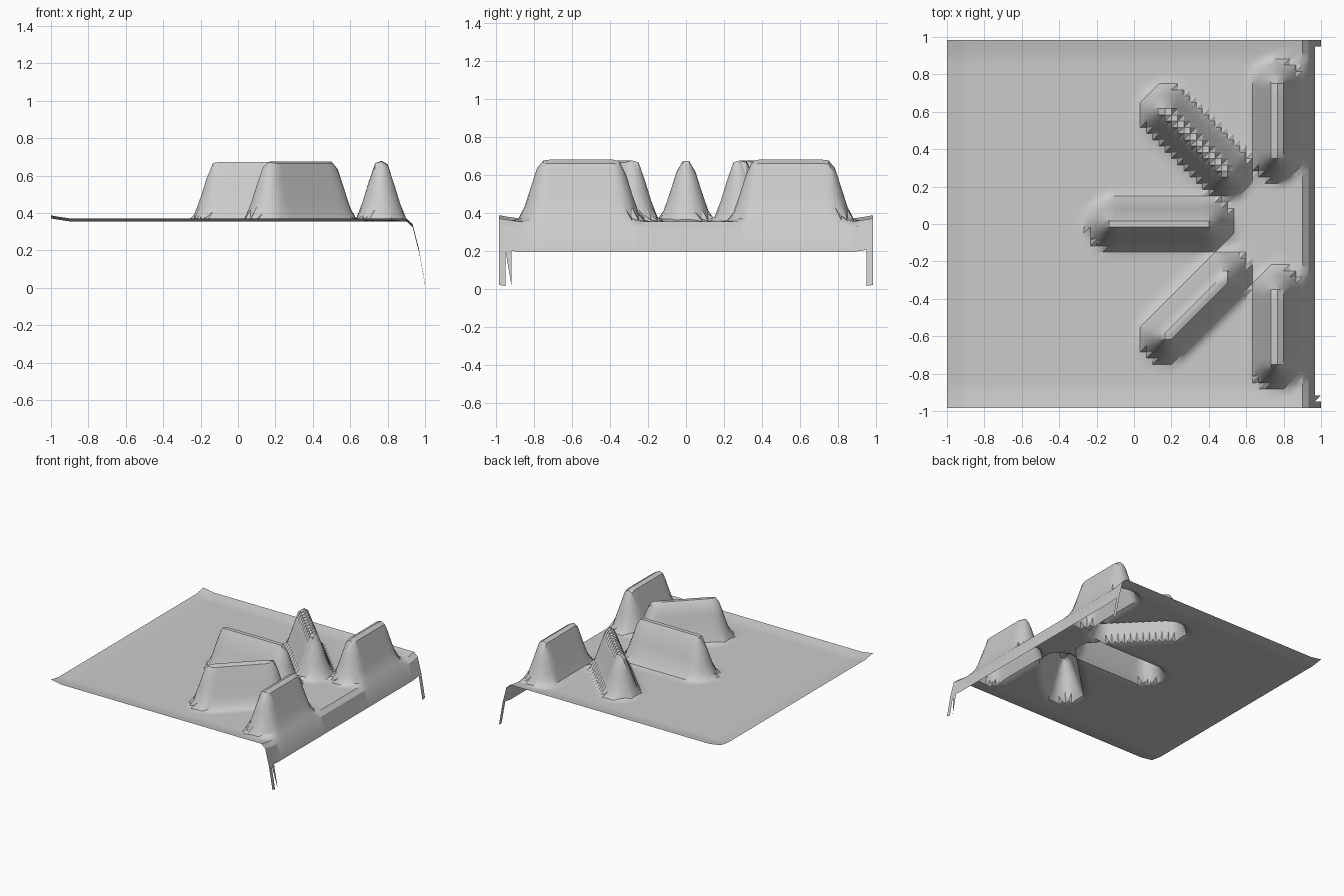
import bpy
import bmesh
import math
from mathutils import Vector
from mathutils.geometry import intersect_point_line

cube = bpy.data.objects.get("Cube")
if cube:
    bpy.data.objects.remove(cube)

# Sheet grid
STEP = 1 / 30
NX, NY = 60, 59
BASE = 0.355

# Ridge centre lines: one in the middle, two mirrored pairs
RIDGES = [((-0.11, 0), (0.39, 0))]
for side in (-1, 1):
    RIDGES.append(((0.17, side * 0.6), (0.49, side * 0.28)))
    RIDGES.append(((0.765, side * 0.37), (0.765, side * 0.74)))

# Ridge height, rim lift and back drop at each grid step
RIDGE_PROFILE = [0.325, 0.31, 0.21, 0.1, 0.015, 0]
RIM_PROFILE = [0.016, 0.01, 0.005, 0]
DROP_PROFILE = [0.35, 0.16, 0.03, 0]


def sample(profile, steps):
    """Linear reading of a profile at a distance in grid steps."""
    if steps >= len(profile) - 1:
        return profile[-1]
    i = int(steps)
    return profile[i] + (profile[i + 1] - profile[i]) * (steps - i)


def distance(p, a, b):
    a, b = Vector(a), Vector(b)
    t = intersect_point_line(p, a, b)[1]
    return (p - a.lerp(b, min(max(t, 0), 1))).length


def height(i, j, p):
    ridge = max(sample(RIDGE_PROFILE, distance(p, a, b) / STEP) for a, b in RIDGES)
    rim = sample(RIM_PROFILE, i) + sample(RIM_PROFILE, min(j, NY - j))
    return BASE + ridge + rim - sample(DROP_PROFILE, NX - i)


def kept(i, j, upper):
    """The last column survives only at the two corners."""
    return i < NX - 1 or j in (0, NY - 1) or (j == 1 and upper)


# Formed sheet with raised ridges
bm = bmesh.new()
grid = []
for i in range(NX + 1):
    column = []
    for j in range(NY + 1):
        p = Vector(((i - NX / 2) * STEP, (j - NY / 2) * STEP))
        column.append(bm.verts.new((p.x, p.y, height(i, j, p))))
    grid.append(column)

for i in range(NX):
    for j in range(NY):
        a, b = grid[i][j], grid[i + 1][j]
        c, d = grid[i + 1][j + 1], grid[i][j + 1]
        if kept(i, j, False):
            bm.faces.new((a, b, c))
        if kept(i, j, True):
            bm.faces.new((a, c, d))

loose = [v for v in bm.verts if not v.link_faces]
bmesh.ops.delete(bm, geom=loose, context='VERTS')

mesh = bpy.data.meshes.new("ridged_sheet")
bm.to_mesh(mesh)
bm.free()
sheet = bpy.data.objects.new("ridged_sheet", mesh)
bpy.context.collection.objects.link(sheet)

# Plain grey finish
grey = bpy.data.materials.new("light_grey")
grey.use_nodes = True
colour = (0.6, 0.6, 0.6, 1)
grey.diffuse_color = colour
grey.node_tree.nodes["Principled BSDF"].inputs["Base Color"].default_value = colour
mesh.materials.append(grey)

bpy.ops.object.select_all(action='DESELECT')
sheet.select_set(True)
bpy.context.view_layer.objects.active = sheet
bpy.ops.object.shade_smooth_by_angle(angle=math.radians(30))
